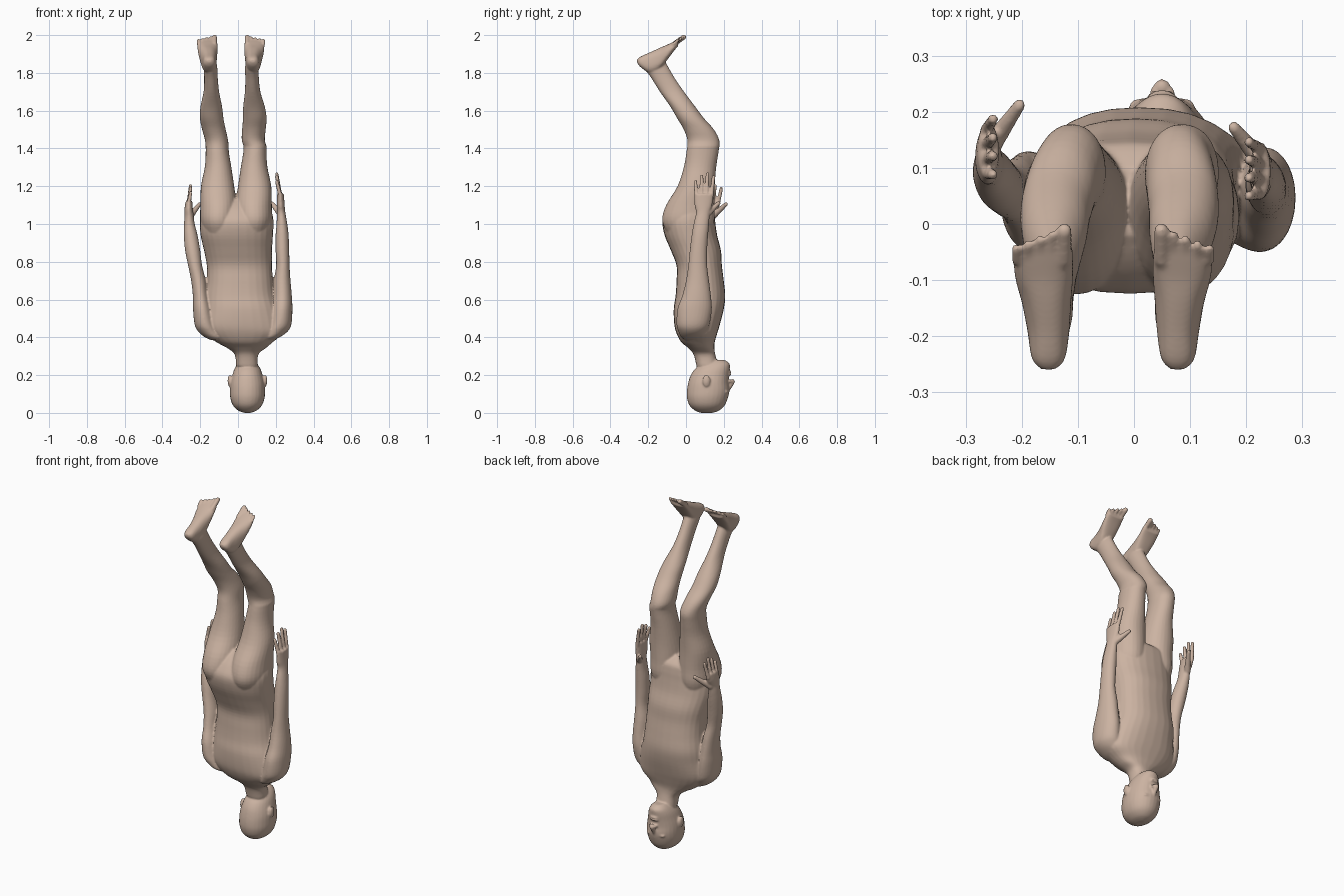
import bpy, bmesh, math
from mathutils import Vector

skin = bpy.data.materials.new("skin beige")
skin.diffuse_color = (0.60, 0.45, 0.36, 1)
bm = bmesh.new()


def same(p):
    return p


def other_leg(p):
    """Reflect the first leg and bring the lower part slightly inward."""
    t = min(max((p[2] - 1.42) / 0.45, 0), 1)
    return (-0.02 - p[0] - 0.055 * math.sqrt(t), p[1], p[2])


def spline(rows, steps):
    out = []
    for i in range(len(rows) - 1):
        a, b, c, d = (rows[max(i - 1, 0)], rows[i], rows[i + 1], rows[min(i + 2, len(rows) - 1)])
        for k in range(steps):
            t = k / steps
            out.append([q + 0.5 * t * (r - p + t * (2*p - 5*q + 4*r - s + t * (3 * (q - r) + s - p)))
                        for p, q, r, s in zip(a, b, c, d)])
    return out + [list(rows[-1])]


def loft(rows, axis="z", power=2.0, warp=same, n=28, steps=4):
    """Rows: station, low/high extent of first cross axis, low/high of second."""
    rings = []
    for s, a0, a1, b0, b1 in spline(rows, steps):
        ring = []
        for k in range(n):
            an = 2 * math.pi * k / n
            c, d = math.cos(an), math.sin(an)
            u = (a0 + a1) / 2 + (a1 - a0) / 2 * math.copysign(abs(c) ** (2 / power), c)
            v = (b0 + b1) / 2 + (b1 - b0) / 2 * math.copysign(abs(d) ** (2 / power), d)
            ring.append(bm.verts.new(warp((u, v, s) if axis == "z" else (u, s, v))))
        rings.append(ring)
    bm.faces.new(rings[0])
    bm.faces.new(rings[-1])
    for r, q in zip(rings, rings[1:]):
        for k in range(n):
            bm.faces.new((r[k], r[(k+1) % n], q[(k+1) % n], q[k]))


def digit(p, q, r0, r1, warp=same):
    """Tapered finger or toe with rounded ends."""
    p, q = Vector(warp(p)), Vector(warp(q))
    turn = (q - p).to_track_quat("Z", "Y")
    length = (q - p).length
    rows = []
    for k in range(-4, 6):
        r, base, an = (r0, 0, k) if k <= 0 else (r1, length, k - 1)
        w = r * math.cos(an * math.pi / 9)
        rows.append((base + r * math.sin(an * math.pi / 9), -w, w, -w, w))
    loft(rows, warp=lambda v: p + turn @ Vector(v), n=12, steps=1)


def ball(c, radii):
    rows = []
    for k in range(-4, 5):
        w = math.cos(k * math.pi / 9)
        x, y = radii[0] * w, radii[1] * w
        rows.append((c[2] + radii[2] * math.sin(k * math.pi / 9), c[0] - x, c[0] + x, c[1] - y, c[1] + y))
    loft(rows, n=14, steps=1)


# torso and neck
loft([(.25, -.01, .105, .055, .17), (.31, -.018, .108, .04, .155), (.345, -.06, .15, .01, .15),
      (.375, -.115, .185, -.025, .152), (.42, -.17, .235, -.05, .165), (.47, -.19, .235, -.062, .18),
      (.55, -.18, .215, -.065, .20), (.62, -.175, .195, -.055, .208), (.70, -.165, .185, -.05, .20),
      (.78, -.165, .18, -.05, .19), (.86, -.18, .18, -.08, .185), (.94, -.198, .185, -.113, .165),
      (1.01, -.202, .188, -.124, .155), (1.06, -.195, .18, -.10, .15), (1.10, -.175, .16, -.065, .14),
      (1.135, -.11, .09, -.02, .10)], power=2.3)

# head, crown at the ground
loft([(0, .035, .065, .08, .14), (.012, .002, .098, .048, .175), (.04, -.027, .127, .018, .205),
      (.08, -.041, .141, .005, .222), (.12, -.043, .143, .005, .23), (.16, -.04, .14, .012, .226),
      (.20, -.03, .13, .025, .228), (.235, -.018, .118, .05, .232), (.262, .0, .1, .09, .23),
      (.28, .02, .08, .12, .205)], power=2.1)
digit((.05, .222, .118), (.05, .244, .165), .009, .015)          # nose
ball((.05, .228, .203), (.028, .012, .006))                      # upper lip
ball((.05, .228, .216), (.025, .012, .007))                      # lower lip
for s in (-1, 1):
    ball((.05 + s * .034, .212, .112), (.026, .013, .008))       # brow
    ball((.05 + s * .034, .207, .132), (.015, .012, .009))       # eye
    ball((.05 + s * .014, .234, .168), (.009, .012, .008))       # nostril
    ball((.05 + s * .094, .108, .17), (.011, .021, .032))        # ear

# legs, feet and toes
for w in (same, other_leg):
    loft([(.88, -.15, -.04, -.05, .10), (.95, -.18, -.02, -.098, .13), (1.02, -.2, -.01, -.126, .15),
          (1.10, -.199, -.008, -.105, .15),
          (1.20, -.196, -.02, -.045, .152), (1.30, -.176, -.035, -.012, .16), (1.38, -.171, -.048, .002, .172),
          (1.44, -.174, -.052, .008, .177), (1.50, -.19, -.065, -.012, .148), (1.56, -.202, -.077, -.047, .095),
          (1.62, -.199, -.084, -.082, .05), (1.70, -.182, -.10, -.138, -.01), (1.77, -.179, -.107, -.182, -.058),
          (1.83, -.181, -.11, -.22, -.093), (1.88, -.175, -.12, -.21, -.12)], power=2.1, warp=w)
    loft([(-.259, -.165, -.14, 1.855, 1.872), (-.24, -.182, -.123, 1.83, 1.887),
          (-.19, -.19, -.115, 1.80, 1.909), (-.14, -.2, -.112, 1.82, 1.932), (-.10, -.211, -.109, 1.868, 1.949),
          (-.065, -.215, -.108, 1.915, 1.966), (-.042, -.211, -.11, 1.942, 1.977)],
         axis="y", power=2.4, warp=w)
    for i in range(5):
        x = -.124 - .0215 * i
        r = .0135 if i == 0 else .0085
        back = .008 * i
        digit((x, -.065, 1.952), (x, -.012 - back, 1.989 - back * .5), r, r, w)

# arms and palms
loft([(.385, -.14, -.08, -.0, .08), (.40, -.175, -.08, -.025, .095), (.43, -.21, -.1, -.04, .11),
      (.47, -.23, -.12, -.05, .125),
      (.55, -.238, -.14, -.045, .13), (.62, -.239, -.158, -.02, .125), (.70, -.248, -.17, .0, .117),
      (.78, -.264, -.19, .013, .107), (.86, -.28, -.2, .025, .117), (.94, -.287, -.214, .045, .132),
      (1.0, -.286, -.229, .064, .142), (1.04, -.283, -.234, .07, .15), (1.08, -.283, -.239, .07, .172),
      (1.12, -.278, -.241, .08, .182)])
loft([(.385, .13, .185, .0, .08), (.40, .13, .22, -.025, .095), (.43, .14, .262, -.04, .11),
      (.47, .16, .283, -.05, .125),
      (.55, .175, .288, -.045, .137), (.62, .185, .285, -.02, .132), (.70, .19, .278, .0, .122),
      (.78, .202, .273, .012, .112), (.86, .199, .271, .02, .112), (.94, .199, .268, .03, .117),
      (1.0, .204, .261, .04, .122), (1.06, .206, .251, .053, .127), (1.10, .205, .247, .045, .139),
      (1.16, .207, .243, .043, .147)])

# fingers and thumbs
for i, top in enumerate((-.03, -.003, .01, -.005)):
    digit((-.263, .09 + .026 * i, 1.10), (-.251, .088 + .033 * i, 1.193 + top), .0115, .0095)
    digit((.225, .056 + .026 * i, 1.145), (.205, .05 + .032 * i, 1.255 + top), .0115, .0095)
digit((-.255, .14, 1.04), (-.204, .212, 1.105), .019, .011)
digit((.22, .12, 1.06), (.178, .172, 1.11), .018, .011)

# fuse the parts into one smooth skin
bmesh.ops.recalc_face_normals(bm, faces=bm.faces[:])
mesh = bpy.data.meshes.new("body")
bm.to_mesh(mesh)
bm.free()
mesh.materials.append(skin)
body = bpy.data.objects.new("body", mesh)
bpy.context.collection.objects.link(body)
fuse = body.modifiers.new("fuse", "REMESH")
fuse.mode = "VOXEL"
fuse.voxel_size = 0.0055
fuse.use_smooth_shade = True
soften = body.modifiers.new("soften", "SMOOTH")
soften.factor = 0.5
soften.iterations = 3
